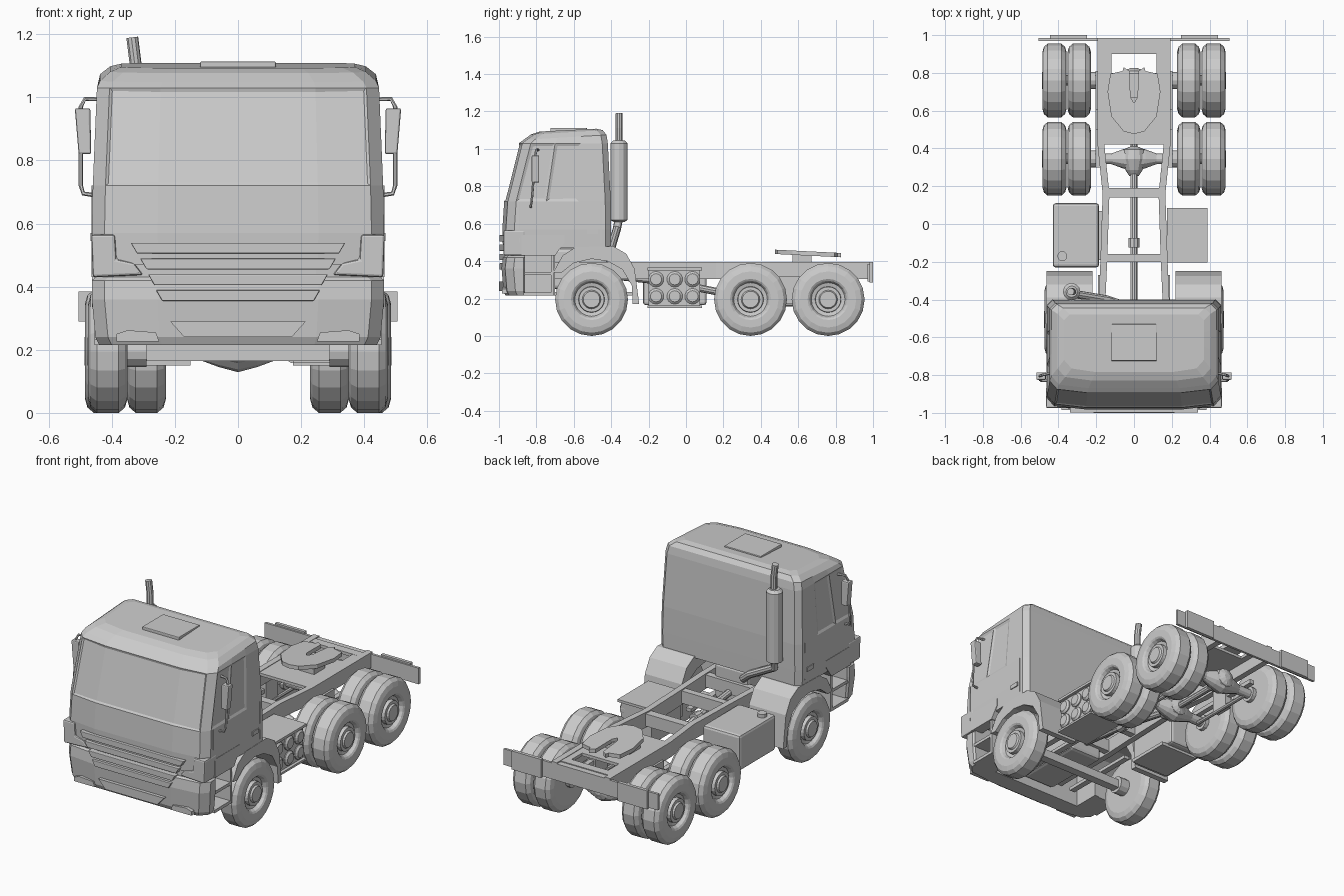
import bpy, bmesh, math
from mathutils import Vector

if "Cube" in bpy.data.objects:
    bpy.data.objects.remove(bpy.data.objects["Cube"])


def finish(name, bm, mirror=False, bevel=0):
    bmesh.ops.recalc_face_normals(bm, faces=bm.faces)
    me = bpy.data.meshes.new(name)
    bm.to_mesh(me)
    bm.free()
    ob = bpy.data.objects.new(name, me)
    bpy.context.collection.objects.link(ob)
    if bevel:
        m = ob.modifiers.new("bevel", 'BEVEL')
        m.width, m.segments = bevel, 2
    if mirror:
        ob.modifiers.new("mirror", 'MIRROR')
    return ob


def loft(bm, rings, caps=True):
    vs = [[bm.verts.new(p) for p in r] for r in rings]
    n = len(vs[0])
    for a, b in zip(vs, vs[1:]):
        for i in range(n):
            bm.faces.new((a[i], a[(i + 1) % n], b[(i + 1) % n], b[i]))
    if caps:
        bm.faces.new(vs[0][::-1])
        bm.faces.new(vs[-1])


def prism(name, poly, axis, a, b, mirror=True, bevel=0):
    """Extrude a 2D outline along an axis from a to b."""
    place = {'x': lambda p, t: (t, p[0], p[1]), 'y': lambda p, t: (p[0], t, p[1]),
             'z': lambda p, t: (p[0], p[1], t)}[axis]
    bm = bmesh.new()
    loft(bm, [[place(p, t) for p in poly] for t in (a, b)])
    return finish(name, bm, mirror, bevel)


def box(name, x, y, z, mirror=True, bevel=0):
    return prism(name, [(x[0], y[0]), (x[1], y[0]), (x[1], y[1]), (x[0], y[1])], 'z', z[0], z[1], mirror, bevel)


def lathe(name, profile, centre, axis='x', seg=20, mirror=True):
    """Revolve (distance along axis, radius) pairs around a line through centre."""
    rings = []
    for t, r in profile:
        ring = []
        for i in range(seg):
            c, s = (f(2 * math.pi * i / seg) * r for f in (math.cos, math.sin))
            v = {'x': (t, s, c), 'y': (s, t, c), 'z': (s, c, t)}[axis]
            ring.append(Vector(centre) + Vector(v))
        rings.append(ring)
    bm = bmesh.new()
    loft(bm, rings)
    return finish(name, bm, mirror)


def pipe(name, pts, r, mirror=False, seg=10):
    """Round tube along a path of points."""
    bm = bmesh.new()
    pts = [Vector(p) for p in pts]
    rings = []
    for i, p in enumerate(pts):
        d = (pts[min(i + 1, len(pts) - 1)] - pts[max(i - 1, 0)]).normalized()
        u = d.orthogonal() if not rings else u - d * u.dot(d)
        u = u.normalized()
        w = d.cross(u)
        rings.append([p + (u * math.cos(2 * math.pi * k / seg) + w * math.sin(2 * math.pi * k / seg)) * r
                      for k in range(seg)])
    loft(bm, rings)
    return finish(name, bm, mirror)


def cab_ring(z, w, yf, yb, tilt=0, c=.03, mids=(.34, .7)):
    """Plan outline with a bowed front and chamfered back corners."""
    half = [(w * .55, yf + .006), (w - .04, yf + .025), (w, yf + .07)]
    half += [(w, yf + .07 + (yb - c - yf - .07) * m) for m in mids] + [(w, yb - c), (w - c, yb)]
    pts = half + [(-x, y) for x, y in half[::-1]]
    return [(x, y, z + tilt * (y - yb)) for x, y in pts]


# Cab shell with recessed windscreen and door windows
bm = bmesh.new()
loft(bm, [cab_ring(.47, .46, -.985, -.40), cab_ring(.57, .463, -.988, -.40),
          cab_ring(.72, .46, -.978, -.402), cab_ring(1.03, .447, -.90, -.418),
          cab_ring(1.075, .437, -.875, -.425, .06), cab_ring(1.1, .405, -.835, -.445, .06),
          cab_ring(1.108, .37, -.79, -.48, .05)])
bmesh.ops.recalc_face_normals(bm, faces=bm.faces)
mid = [f for f in bm.faces if .8 < f.calc_center_median().z < .95]
glass = [f for f in mid if f.normal.y < -.8]
bmesh.ops.inset_region(bm, faces=glass, thickness=.012, depth=-.006)
doors = [f for f in mid if f.is_valid and abs(f.normal.x) > .9
         and -.9 < f.calc_center_median().y < -.6]
bmesh.ops.inset_individual(bm, faces=doors, thickness=.02, depth=-.006)
finish("cab", bm)
box("roof_hatch", (-.12, .12), (-.725, -.53), (1.08, 1.113), False, .004)
box("door_handle", (.45, .468), (-.53, -.47), (.545, .57))
for y in (-.89, -.455):
    box("door_seam", (.44, .4635), (y - .002, y + .002), (.5, .72))

# Bumper, grille and corner fairings
bm = bmesh.new()
loft(bm, [cab_ring(.215, .44, -.97, -.86, c=.01), cab_ring(.24, .452, -.982, -.86, c=.01),
          cab_ring(.36, .463, -.992, -.86, c=.01), cab_ring(.42, .463, -.985, -.86, c=.01),
          cab_ring(.43, .45, -.975, -.86, c=.01), cab_ring(.48, .45, -.975, -.86, c=.01)])
finish("bumper", bm)
for z, w in ((.525, .34), (.475, .31), (.425, .285), (.375, .26)):
    prism("grille_bar", [(-w, z + .014), (w, z + .014), (w - .02, z - .02), (-w + .02, z - .02)],
          'y', -.998, -.95, False, .003)
prism("bumper_plate", [(-.215, .29), (.215, .29), (.17, .24), (-.17, .24)], 'y', -1.0, -.95, False)
prism("headlight", [(.25, .226), (.385, .226), (.385, .25), (.35, .262), (.26, .255)], 'y', -.985, -.93)
prism("corner_fairing", [(.30, .437), (.46, .43), (.465, .565), (.39, .565), (.385, .487), (.33, .475)],
      'y', -.975, -.86, True, .008)
prism("door_skirt", [(-.88, .43), (-.70, .43), (-.65, .50), (-.65, .54), (-.88, .54)], 'x', .40, .464)

# Entry steps
box("step_wall", (.30, .33), (-.87, -.70), (.215, .48))
box("step_rear_wall", (.31, .455), (-.722, -.705), (.215, .45))
for z in (.215, .325):
    box("step", (.32, .455), (-.87, -.705), (z, z + .018))

# Front fenders
outer = [(-.71, .34), (-.66, .43), (-.59, .475), (-.39, .48), (-.32, .44), (-.275, .36), (-.25, .17)]
inner = [(-.285, .17), (-.29, .27), (-.34, .355), (-.42, .40), (-.505, .412), (-.60, .39), (-.67, .335)]
prism("fender", outer + inner, 'x', .22, .462)

# Mirrors
pipe("mirror_bracket", [(.44, -.79, .995), (.485, -.80, .995), (.498, -.805, .97),
                        (.498, -.825, .72), (.49, -.83, .695), (.455, -.83, .69)], .007, True, 6)
prism("mirror", [(.465, .82), (.505, .82), (.517, .965), (.468, .965)], 'y', -.825, -.785, True, .006)

# Wheels: single front, twin rear
R = .195


def wheel(name, a, b, y, hub):
    p = [(a, .06), (a, .15), (a + .008, .178), (a + .028, R), (b - .028, R), (b - .008, .178), (b, .15), (b, .11)]
    p += [(b - .006, .10), (b - .025, .09), (b - .03, .07), (b - .008, .068), (b - .008, .05),
          (b + .002, .044), (b + .002, .005)] if hub else [(b, .06)]
    lathe(name, p, (0, y, R))


wheel("front_wheel", .35, .475, -.505, True)
for y in (.345, .76):
    wheel("rear_outer_wheel", .357, .485, y, True)
    wheel("rear_inner_wheel", .228, .352, y, False)
    # Rear axle with differential
    lathe("rear_axle", [(-.36, .028), (-.12, .028), (-.06, .05), (0, .066), (.06, .05), (.12, .028), (.36, .028)],
          (0, y, R), seg=12, mirror=False)
    lathe("differential", [(-.09, .025), (-.06, .045), (0, .065), (.05, .055), (.065, .02)],
          (0, y, R + .01), 'y', 12, False)
    lathe("brake_drum", [(.205, .045), (.23, .045)], (0, y, R), seg=12)
box("front_axle", (-.34, .34), (-.53, -.48), (.165, .215), False)
lathe("front_hub", [(.29, .05), (.36, .05)], (0, -.505, R), seg=12)
box("front_spring", (.155, .19), (-.75, -.27), (.215, .235))
box("rear_spring", (.175, .205), (.30, .81), (.235, .26))
box("rear_spring_mount", (.165, .205), (.50, .61), (.17, .32))
pipe("torque_rod", [(.17, .36, .17), (.17, .76, .17)], .012, True, 8)

# Chassis rails and crossmembers
path = [(.175, .985), (.175, .42), (.148, .16), (.16, -.2), (.17, -.42), (.17, -.9)]
prism("chassis_rail", [(x + .018, y) for x, y in path] + [(x - .018, y) for x, y in path[::-1]],
      'z', .305, .395)
for y0, y1, w in ((.94, .985, .17), (.14, .19, .15), (-.20, -.16, .16), (-.44, -.40, .17), (-.80, -.75, .17)):
    box("crossmember", (-w, w), (y0, y1), (.315, .388), False)
box("hitch_base_plate", (-.16, .16), (.42, .80), (.375, .392), False)
box("rear_cross_plate", (-.17, .17), (.90, .95), (.375, .393), False)
box("rear_frame_edge", (.12, .16), (.80, .94), (.375, .392))

# Rear bar with lamp blocks
box("rear_bar", (-.505, .505), (.97, .985), (.29, .385), False)
box("tail_lamp", (.25, .445), (.98, 1.0), (.285, .395))

# Coupling plate with open throat
side = [(.025, .81), (.055, .83), (.06, .81), (.125, .795), (.14, .70), (.12, .57), (.055, .49)]
plate = [(0, .64), (.018, .67)] + side + [(0, .477)] + [(-x, y) for x, y in side[::-1]] + [(-.018, .67)]
ob = prism("coupling_plate", plate, 'z', .432, .455, False)
for v in ob.data.vertices:
    v.co.z += (.60 - v.co.y) * .05
box("coupling_pedestal", (-.10, .10), (.57, .67), (.39, .435), False)

# Drive shaft
pipe("drive_shaft", [(0, -.75, .36), (0, -.10, .29), (0, .30, .21)], .02)
lathe("shaft_joint", [(-.025, .032), (.025, .032)], (0, -.10, .29), 'y', 10, False)
pipe("rear_shaft", [(0, .40, .2), (0, .70, .2)], .018)
box("gearbox", (-.11, .11), (-.85, -.42), (.25, .47), False, .02)

# Fuel tank
box("fuel_tank", (-.43, -.185), (-.23, .11), (.165, .375), False, .015)
lathe("fuel_cap", [(.36, .026), (.395, .026)], (-.38, -.17, 0), 'z', 12, False)
box("tank_bracket", (-.40, -.15), (-.19, .07), (.15, .17), False)

# Air tank rack
box("air_rack", (.175, .372), (-.2, .075), (.155, .355), False)
box("air_rack_top", (.175, .39), (-.205, .085), (.35, .365), False)
box("air_rack_bottom", (.175, .39), (-.205, .085), (.15, .162), False)
for y in (-.16, -.06, .035):
    for z in (.303, .212):
        lathe("air_tank", [(.35, .042), (.378, .042), (.388, .03)], (0, y, z), seg=14, mirror=False)

# Exhaust stack
lathe("muffler", [(.61, .03), (.62, .046), (1.03, .046), (1.045, .03)], (-.33, -.358, 0), 'z', 12, False)
pipe("exhaust_tip", [(-.325, -.358, 1.03), (-.325, -.358, 1.11), (-.335, -.358, 1.19)], .019)
pipe("exhaust_feed", [(-.33, -.358, 0.63), (-.32, -.37, .57), (-.14, -.40, .47), (-.08, -.42, .42)], .022)
